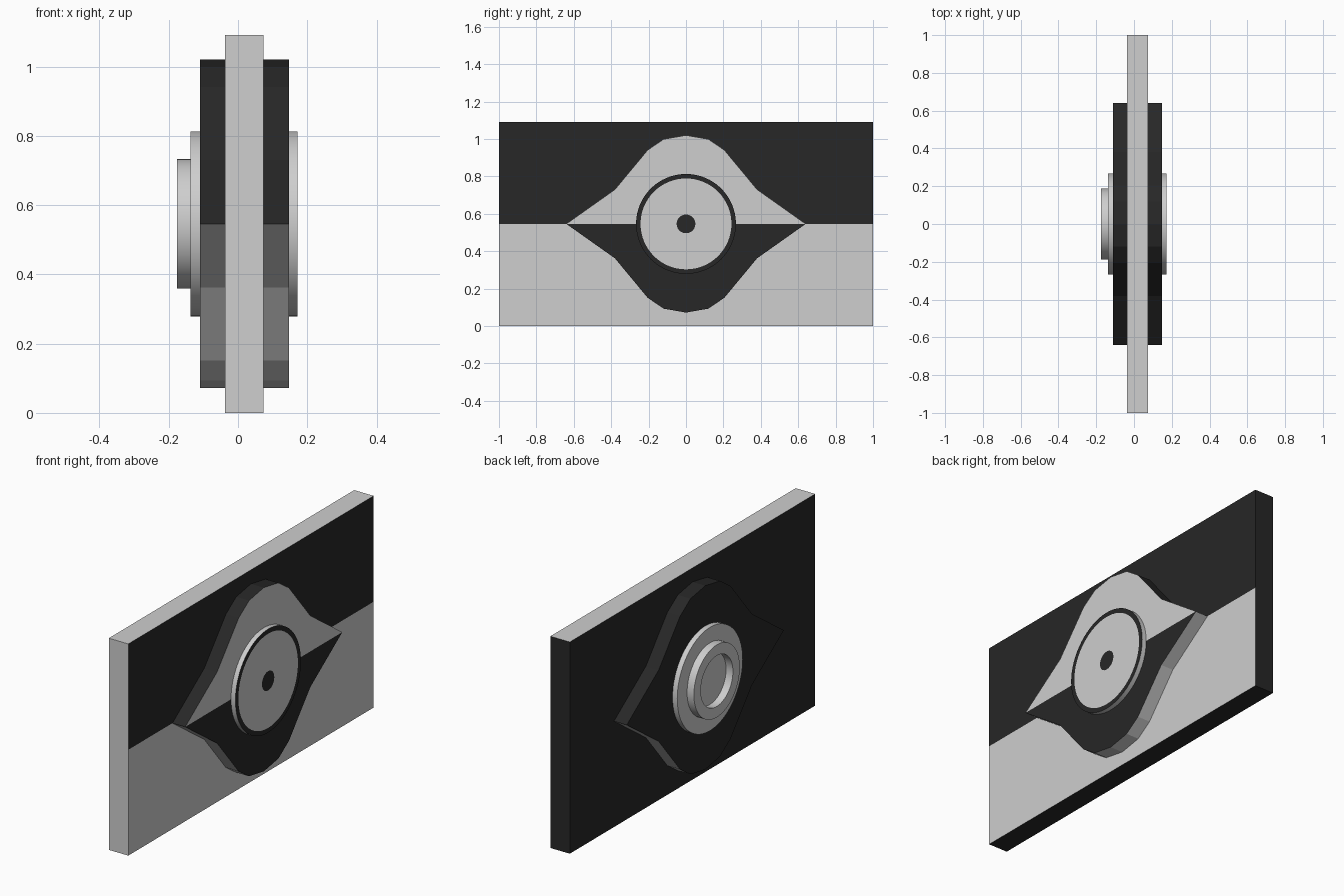
import bpy, bmesh, math
from mathutils import Vector

if "Cube" in bpy.data.objects:
    bpy.data.objects.remove(bpy.data.objects["Cube"])

MID = 0.546  # height of the horizontal colour split


def material(name, v):
    m = bpy.data.materials.new(name)
    m.diffuse_color = (v, v, v, 1)
    m.use_nodes = True
    m.node_tree.nodes["Principled BSDF"].inputs["Base Color"].default_value = m.diffuse_color
    return m


MATS = [material("light grey", 0.62), material("near black", 0.02)]
LIGHT, DARK = 0, 1


def finish(bm, name, smooth=False):
    me = bpy.data.meshes.new(name)
    bm.to_mesh(me)
    bm.free()
    for m in MATS:
        me.materials.append(m)
    ob = bpy.data.objects.new(name, me)
    bpy.context.collection.objects.link(ob)
    if smooth:
        bpy.ops.object.select_all(action='DESELECT')
        ob.select_set(True)
        bpy.context.view_layer.objects.active = ob
        bpy.ops.object.shade_smooth_by_angle(angle=math.radians(30))
    return ob


def split_prism(name, outline, x0, x1, rule):
    """Extrude a (y, z) outline along x, cut it at MID, colour faces by rule."""
    bm = bmesh.new()
    base = bm.faces.new([bm.verts.new((x0, y, z)) for y, z in outline])
    ext = bmesh.ops.extrude_face_region(bm, geom=[base], use_keep_orig=True)
    top = [g for g in ext["geom"] if isinstance(g, bmesh.types.BMVert)]
    bmesh.ops.translate(bm, verts=top, vec=(x1 - x0, 0, 0))
    bmesh.ops.bisect_plane(bm, geom=bm.verts[:] + bm.edges[:] + bm.faces[:], dist=1e-5,
                           plane_co=(0, 0, MID), plane_no=(0, 0, 1))
    bmesh.ops.recalc_face_normals(bm, faces=bm.faces[:])
    bm.normal_update()
    for f in bm.faces:
        f.material_index = rule(f.normal, f.calc_center_median().z > MID)
    return finish(bm, name)


def panel_rule(n, upper):
    if n.x > 0.5:
        return DARK if upper else LIGHT
    return LIGHT if n.y < -0.5 or n.z > 0.5 else DARK


def eye_rule(n, upper):
    if n.x > 0.5:
        return LIGHT if upper else DARK
    if n.x < -0.5:
        return DARK
    return DARK if upper else LIGHT


# Backing panel
split_prism("panel", [(-1, 0), (1, 0), (1, 2 * MID), (-1, 2 * MID)], -0.037, 0.074, panel_rule)

# Eye-shaped plate passing through the panel, mirrored from one quarter
quarter = [(0.64, 0), (0.38, 0.184), (0.205, 0.395), (0.12, 0.453), (0, 0.474)]
half = quarter + [(-y, z) for y, z in quarter[-2::-1]]
outline = half + [(y, -z) for y, z in half[-2:0:-1]]
split_prism("eye_plate", [(y, MID + z) for y, z in outline], -0.11, 0.147, eye_rule)

# Round hub, turned about the x axis: (x, radius, colour of the band that follows)
profile = [(-0.137, 0, LIGHT), (-0.137, 0.131, LIGHT), (-0.176, 0.131, LIGHT),
           (-0.176, 0.187, LIGHT), (-0.137, 0.187, LIGHT), (-0.137, 0.267, LIGHT),
           (0.172, 0.267, DARK), (0.172, 0.243, LIGHT), (0.172, 0.05, DARK), (0.172, 0, DARK)]
SEG = 64
bm = bmesh.new()
rings = []
for x, r, _ in profile:
    count = SEG if r else 1
    rings.append([bm.verts.new((x, r * math.cos(2 * math.pi * i / SEG),
                                MID + r * math.sin(2 * math.pi * i / SEG))) for i in range(count)])
for k in range(len(rings) - 1):
    a, b = rings[k], rings[k + 1]
    for i in range(SEG):
        j = (i + 1) % SEG
        corners = [a[i % len(a)], a[j % len(a)], b[j % len(b)], b[i % len(b)]]
        f = bm.faces.new(list(dict.fromkeys(corners)))
        f.material_index = profile[k][2]
bmesh.ops.recalc_face_normals(bm, faces=bm.faces[:])
finish(bm, "hub", smooth=True)
